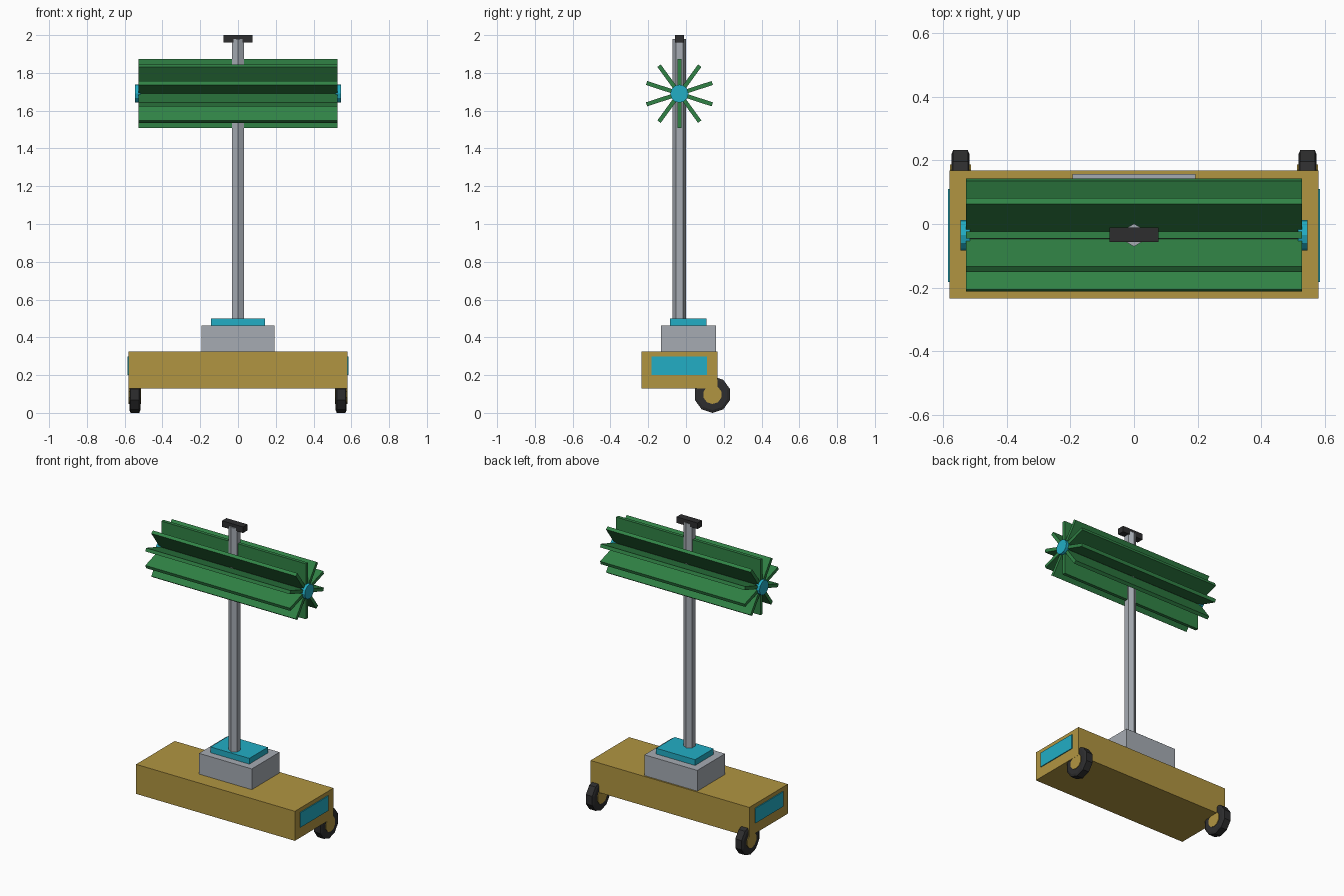
import bpy
import bmesh
from math import cos, sin, pi
from mathutils import Matrix

if "Cube" in bpy.data.objects:
    bpy.data.objects.remove(bpy.data.objects["Cube"], do_unlink=True)


def material(name, rgb):
    m = bpy.data.materials.new(name)
    m.use_nodes = True
    m.diffuse_color = (*rgb, 1)
    m.node_tree.nodes["Principled BSDF"].inputs["Base Color"].default_value = (*rgb, 1)
    return m


gold = material("mustard", (0.44, 0.30, 0.053))
teal = material("teal", (0.016, 0.42, 0.56))
grey = material("steel grey", (0.38, 0.41, 0.45))
green = material("blade green", (0.03, 0.225, 0.06))
dark = material("charcoal", (0.027, 0.027, 0.028))


def finish(name, bm, mat, loc=(0, 0, 0)):
    bmesh.ops.recalc_face_normals(bm, faces=bm.faces)
    mesh = bpy.data.meshes.new(name)
    bm.to_mesh(mesh)
    bm.free()
    mesh.materials.append(mat)
    obj = bpy.data.objects.new(name, mesh)
    obj.location = loc
    bpy.context.collection.objects.link(obj)
    return obj


def box(name, mat, x, y, z):
    """Box spanning the given (low, high) ranges."""
    bm = bmesh.new()
    spans = (x, y, z)
    size = [b - a for a, b in spans]
    bmesh.ops.create_cube(bm, size=1, matrix=Matrix.Diagonal((*size, 1)))
    return finish(name, bm, mat, [(a + b) / 2 for a, b in spans])


def turned(name, mat, loc, profile, sides, axis="X", phase=0.0, ring=False):
    """Spin a profile of (along, radius) points; a ring closes on itself, else the ends are capped."""
    bm = bmesh.new()
    rings = []
    for along, r in profile:
        loop = []
        for i in range(sides):
            a = phase + 2 * pi * i / sides
            u, v = r * cos(a), r * sin(a)
            loop.append(bm.verts.new((along, u, v) if axis == "X" else (u, v, along)))
        rings.append(loop)
    pairs = list(zip(rings, rings[1:]))
    if ring:
        pairs.append((rings[-1], rings[0]))
    else:
        bm.faces.new(rings[0])
        bm.faces.new(rings[-1])
    for p, q in pairs:
        for i in range(sides):
            j = (i + 1) % sides
            bm.faces.new((p[i], p[j], q[j], q[i]))
    return finish(name, bm, mat, loc)


# Base and mast foot
box("base", gold, (-0.58, 0.58), (-0.235, 0.168), (0.13, 0.325))
box("mast_socket", grey, (-0.193, 0.193), (-0.132, 0.158), (0.325, 0.462))
box("socket_cover", teal, (-0.142, 0.142), (-0.085, 0.108), (0.462, 0.5))

# Mast with its top grip
MAST_Y = -0.035
turned("mast", grey, (0, MAST_Y, 0), [(0.5, 0.036), (1.98, 0.036)], 6, "Z", pi / 2)
box("top_grip", dark, (-0.077, 0.077), (-0.057, -0.011), (1.96, 2.0))

# Drum of ten radial blades
AXLE = (0, MAST_Y, 1.69)
RADIUS, THICK, HALF = 0.183, 0.022, 0.528
bm = bmesh.new()
for k in range(10):
    shape = (Matrix.Rotation(k * pi / 5, 4, "X")
             @ Matrix.Translation((0, 0, RADIUS / 2))
             @ Matrix.Diagonal((2 * HALF, THICK, RADIUS, 1)))
    bmesh.ops.create_cube(bm, size=1, matrix=shape)
finish("drum_blades", bm, green, AXLE)
turned("drum_axle", dark, AXLE, [(-0.52, 0.037), (0.52, 0.037)], 10)

# Left and right parts
for side, s in (("left", 1), ("right", -1)):
    turned(side + "_drum_cap", teal, AXLE,
           [(s * 0.516, 0.048), (s * 0.546, 0.048)], 12)
    box(side + "_end_panel", teal, sorted((s * 0.579, s * 0.586)),
        (-0.183, 0.11), (0.2, 0.298))
    centre = (s * 0.546, 0.14, 0.097)
    turned(side + "_tyre", dark, centre,
           [(-0.029, 0.045), (-0.029, 0.082), (-0.023, 0.097),
            (0.023, 0.097), (0.029, 0.082), (0.029, 0.045)],
           10, phase=pi / 10, ring=True)
    turned(side + "_wheel_hub", gold, centre,
           [(-0.033, 0.05), (0.033, 0.05)], 10, phase=pi / 10)
